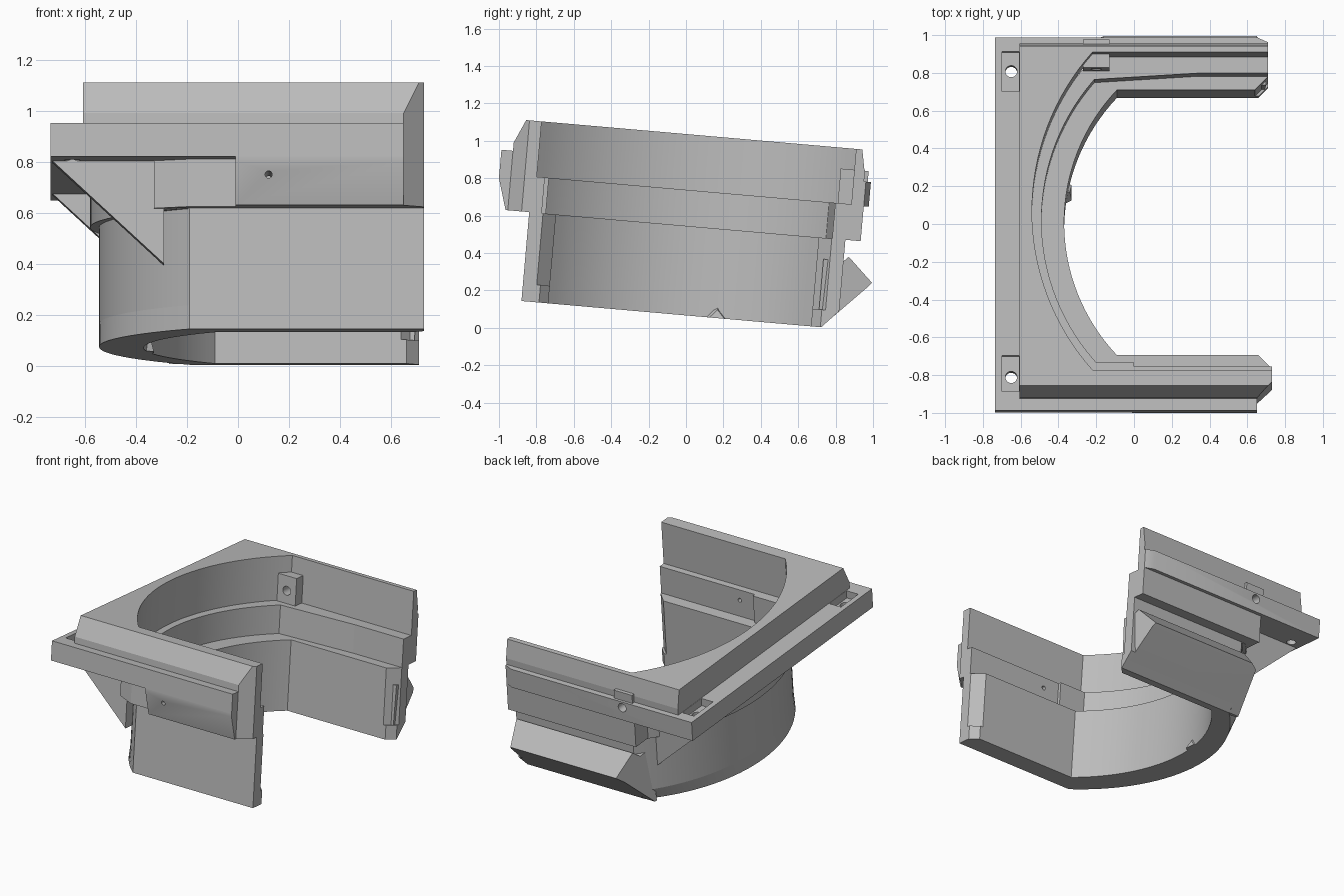
import bpy, bmesh, math
from mathutils import Matrix

old = bpy.data.objects.get("Cube")
if old:
    bpy.data.objects.remove(old, do_unlink=True)

TILT = Matrix.Rotation(math.radians(-5), 4, 'X')
FRONT_X, BACK_X, SHORT_X = 0.73, 0.71, 0.65

grey = bpy.data.materials.new("plain grey")
grey.use_nodes = True
grey.diffuse_color = (0.5, 0.5, 0.5, 1)
grey.node_tree.nodes["Principled BSDF"].inputs["Base Color"].default_value = (0.5, 0.5, 0.5, 1)


def loft(name, low, high):
    """Solid between two matching outlines of 3D points."""
    bm = bmesh.new()
    a = [bm.verts.new(p) for p in low]
    b = [bm.verts.new(p) for p in high]
    bm.faces.new(a[::-1])
    bm.faces.new(b)
    for i in range(len(a)):
        j = (i + 1) % len(a)
        bm.faces.new((a[i], a[j], b[j], b[i]))
    bmesh.ops.recalc_face_normals(bm, faces=bm.faces)
    mesh = bpy.data.meshes.new(name)
    bm.to_mesh(mesh)
    bm.free()
    obj = bpy.data.objects.new(name, mesh)
    bpy.context.collection.objects.link(obj)
    mesh.materials.append(grey)
    obj.matrix_world = TILT
    return obj


def layer(name, low, z0, high, z1):
    return loft(name, [(x, y, z0) for x, y in low], [(x, y, z1) for x, y in high])


def plan(name, outline, z0, z1):
    return layer(name, outline, z0, outline, z1)


def rail_along_x(name, profile, x0, x1):
    return loft(name, [(x0, y, z) for y, z in profile], [(x1, y, z) for y, z in profile])


def box(name, x0, x1, y0, y1, z0, z1):
    return plan(name, [(x0, y0), (x1, y0), (x1, y1), (x0, y1)], z0, z1)


def arc(apex, start, front, back, n=32):
    """Arc from the front arm round to the back arm, bulging towards -x."""
    half, mid, sag = (back - front) / 2, (back + front) / 2, start - apex
    r = (half * half + sag * sag) / (2 * sag)
    a = math.asin(half / r)
    return [(apex + r - r * math.cos(t), mid + r * math.sin(t))
            for t in (-a + 2 * a * i / n for i in range(n + 1))]


def ring(inner, outer, chamfer=0.0):
    """U-shaped outline with a curved inside and a curved outside."""
    fi, bi, fo, bo = inner[2], inner[3], outer[2], outer[3]
    return (arc(*outer) + [(BACK_X, bo), (BACK_X, bi + chamfer), (BACK_X - chamfer, bi)]
            + arc(*inner)[::-1]
            + [(FRONT_X - chamfer, fi), (FRONT_X, fi - chamfer), (FRONT_X, fo)])


def frame(inner, left, front_pts, back_pts):
    """U-shaped outline with a curved inside and a square outside."""
    return ([(left, front_pts[0][1])] + front_pts + [(FRONT_X, inner[2])] + arc(*inner)
            + [(BACK_X, inner[3])] + back_pts + [(left, back_pts[-1][1])])


def cylinder(axis, centre, radius, length):
    ring_pts = [(radius * math.cos(t), radius * math.sin(t))
                for t in (2 * math.pi * i / 20 for i in range(20))]
    x, y, z = centre
    h = length / 2
    if axis == 'Z':
        return plan("hole_cutter", [(x + a, y + b) for a, b in ring_pts], z - h, z + h)
    return loft("hole_cutter", [(x + a, y - h, z + b) for a, b in ring_pts],
                [(x + a, y + h, z + b) for a, b in ring_pts])


def cut(cutter, *targets):
    cutter.hide_render = True
    for t in targets:
        mod = t.modifiers.new("cut", 'BOOLEAN')
        mod.operation, mod.solver, mod.object = 'DIFFERENCE', 'EXACT', cutter
        bpy.context.view_layer.objects.active = t
        bpy.ops.object.modifier_apply(modifier=mod.name)
    bpy.data.objects.remove(cutter, do_unlink=True)


# Stepped curved wall
low_in = (-0.37, -0.09, -0.745, 0.665)
mid_in = (-0.49, -0.18, -0.822, 0.737)
top_in = (-0.54, -0.22, -0.865, 0.823)
wall_out = (-0.545, -0.19, -0.889, 0.808)
foot_out = (-0.545, -0.19, -0.889, 0.72)
wall = ring(low_in, wall_out, 0.07)
layer("wall_foot", ring(low_in, foot_out, 0.07 - 0.02), 0.066, ring(low_in, wall_out, 0.07 - 0.02), 0.16)
plan("lower_wall", wall, 0.16, 0.543)
mid_wall = plan("middle_wall", ring(mid_in, (-0.58, -0.22, -0.889, 0.808)), 0.54, 0.735)

# Flange plate and raised lip
flange = plan("flange_plate", frame(
    top_in, -0.735, [(SHORT_X, -1.066), (SHORT_X, -1.004), (FRONT_X, -0.93)],
    [(BACK_X, 0.89), (SHORT_X, 0.917)]), 0.73, 0.862)
lip_foot = frame(top_in, -0.607, [(SHORT_X, -1.004), (FRONT_X, -0.93)], [(BACK_X, 0.88)])
lip_top = frame(top_in, -0.607, [(0.71, -0.948), (FRONT_X, -0.93)], [(BACK_X, 0.856)])
plan("lip_base", lip_foot, 0.86, 0.906)
layer("raised_lip", lip_foot, 0.906, lip_top, 1.032)

# Front bulge with its angled underside, and its slimmer lead-in
bulge = rail_along_x("front_bulge", [(-0.85, 0.543), (-1.016, 0.543), (-1.066, 0.71),
                                     (-1.066, 0.735), (-0.85, 0.735)], -0.01, SHORT_X)
bulge_end = layer("front_bulge_end",
                  [(SHORT_X, -0.85), (SHORT_X, -1.004), (FRONT_X, -0.93), (FRONT_X, -0.85)], 0.543,
                  [(SHORT_X, -0.85), (SHORT_X, -1.004), (FRONT_X, -0.93), (FRONT_X, -0.85)], 0.735)
plan("front_lead_in", [(-0.33, -0.8), (-0.33, -0.87), (-0.2, -0.94), (0, -0.94), (0, -0.8)], 0.543, 0.735)

# Back bulge and inner boss
plan("back_bulge", [(-0.27, 0.7), (BACK_X, 0.76), (BACK_X, 0.89), (-0.27, 0.89)], 0.543, 0.735)
boss = plan("inner_boss", [(-0.27, 0.9), (-0.27, 0.75), (-0.13, 0.75), (-0.13, 0.9)], 0.73, 0.92)

# Slanted back rail, narrower towards its outer edge
rail_profile = [(0.70, 0.068), (0.72, 0.068), (0.95, 0.303), (0.97, 0.326), (0.834, 0.454),
                (0.81, 0.43), (0.70, 0.43)]
starts = [-0.27, -0.27, -0.21, -0.16, -0.2, -0.24, -0.24]
ends = [0.69, 0.69, 0.66, 0.65, 0.69, 0.7, 0.7]
loft("back_rail", [(x, *p) for x, p in zip(starts, rail_profile)],
     [(x, *p) for x, p in zip(ends, rail_profile)])

# Gussets under the flange
for name, y0, y1 in (("front_gusset", -0.85, -0.76), ("back_gusset", 0.62, 0.70)):
    tri = [(-0.73, 0.733), (-0.29, 0.733), (-0.29, 0.326)]
    loft(name, [(x, y0, z) for x, z in tri], [(x, y1, z) for x, z in tri])

# Small nub inside the curved wall
loft("inner_nub", [(-0.39, 0.09, 0.066), (-0.39, 0.23, 0.066), (-0.39, 0.16, 0.16)],
     [(-0.33, 0.12, 0.066), (-0.33, 0.2, 0.066), (-0.34, 0.16, 0.11)])

# Pockets and holes
for y0, y1, hole_y in ((-0.965, -0.775, -0.885), (0.63, 0.84, 0.74)):
    cut(box("pocket_cutter", -0.70, -0.609, y0, y1, 0.81, 0.95), flange)
    cut(cylinder('Z', (-0.65, hole_y, 0.8), 0.031, 0.4), flange)
cut(cylinder('Y', (-0.2, 0.85, 0.82), 0.03, 0.4), flange, boss)
cut(cylinder('Y', (0.12, -0.95, 0.66), 0.014, 0.5), bulge, mid_wall)

# Smooth curves, sharp edges
bpy.ops.object.select_all(action='DESELECT')
for o in bpy.context.scene.objects:
    if o.type == 'MESH':
        o.select_set(True)
        bpy.context.view_layer.objects.active = o
bpy.ops.object.shade_smooth_by_angle(angle=math.radians(25))
